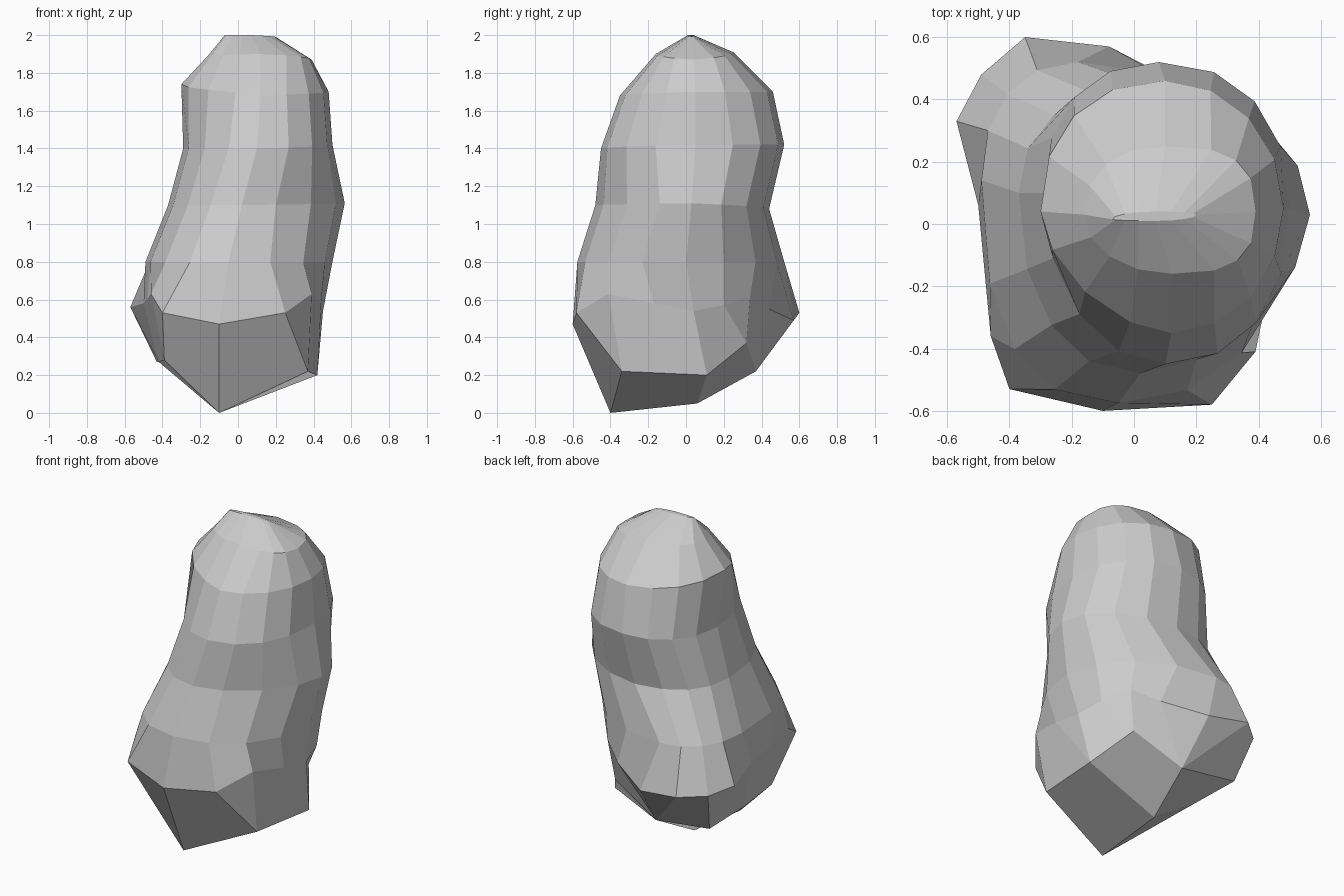
import bpy, bmesh, math

if "Cube" in bpy.data.objects:
    bpy.data.objects.remove(bpy.data.objects["Cube"])

# Upper rings: roundness exponent of each quarter (front-right, back-right,
# back-left, front-left), then the front, right, back, left extreme points
RINGS = [
    ((1, 1, 1, 1), (0.07, 0.01, 2.0), (0.2, 0.03, 1.99), (0.07, 0.04, 2.0), (-0.07, 0.015, 2.0)),
    ((.7, .7, .9, 1), (0.12, -0.16, 1.9), (0.39, 0.04, 1.87), (0.1, 0.25, 1.91), (-0.16, 0.03, 1.89)),
    ((1, 1, .9, 1.2), (0.12, -0.35, 1.68), (0.48, 0.05, 1.7), (0.1, 0.46, 1.7), (-0.3, 0.04, 1.74)),
    ((.9, .9, .9, 1), (0.1, -0.45, 1.4), (0.5, 0.05, 1.42), (0.08, 0.52, 1.42), (-0.29, 0.1, 1.4)),
    ((1.15, 1, .9, .9), (0.02, -0.48, 1.1), (0.565, 0.03, 1.11), (0.05, 0.44, 1.08), (-0.37, 0.1, 1.1)),
    ((.95, 1, .9, .8), (-0.05, -0.575, 0.8), (0.5, 0.0, 0.8), (-0.18, 0.52, 0.8), (-0.49, 0.14, 0.8)),
]
# Widest belt near the base, with the lobe at back left
BELT = [
    (-.1, -.6, .47), (.25, -.58, .53), (.39, -.41, .63), (.44, -.17, .58),
    (.45, .04, .54), (.41, .2, .57), (.31, .34, .62), (.17, .44, .55),
    (-.08, .57, .49), (-.35, .6, .53), (-.49, .48, .53), (-.57, .33, .56),
    (-.5, .06, .58), (-.48, -.15, .6), (-.46, -.36, .63), (-.4, -.53, .53),
]
# Coarse faceted underside
BASE = [
    (-.1, -.4, 0), (.37, -.34, .22), (.42, .11, .2), (.27, .32, .37),
    (-.05, .37, .22), (-.43, .38, .27), (-.42, .03, .27), (-.39, -.3, .28),
]
BASE_CENTRE = (-.1, .06, .05)


def ring_points(exps, *ext):
    """Sixteen points: a rounded quarter between each pair of extremes."""
    pts = []
    for q in range(4):
        a, b, e = ext[q], ext[(q + 1) % 4], exps[q]
        for k in range(4):
            t = k * math.pi / 8
            s, c = math.sin(t) ** e, math.cos(t) ** e
            if q % 2 == 0:   # front/back extreme towards a side extreme
                x, y = a[0] + (b[0] - a[0]) * s, b[1] + (a[1] - b[1]) * c
            else:            # side extreme towards a front/back extreme
                x, y = b[0] + (a[0] - b[0]) * c, a[1] + (b[1] - a[1]) * s
            pts.append((x, y, a[2] + (b[2] - a[2]) * k / 4))
    return pts


bm = bmesh.new()
loops = [[bm.verts.new(p) for p in ring_points(*r)] for r in RINGS]
loops.append([bm.verts.new(p) for p in BELT])

# Top cap and side walls
bm.faces.new(loops[0])
for up, low in zip(loops, loops[1:]):
    for i in range(16):
        j = (i + 1) % 16
        bm.faces.new((up[i], low[i], low[j], up[j]))

# Underside: belt to base
base = [bm.verts.new(p) for p in BASE]
centre = bm.verts.new(BASE_CENTRE)
belt = loops[-1]
for i in range(8):
    j = (i + 1) % 8
    u0, u1, u2 = belt[2 * i], belt[2 * i + 1], belt[(2 * i + 2) % 16]
    if i < 4:    # right half: facet spans the first belt segment
        bm.faces.new((u0, base[i], base[j], u1))
        bm.faces.new((u1, base[j], u2))
    else:        # left half: facet spans the second belt segment
        bm.faces.new((u0, base[i], u1))
        bm.faces.new((u1, base[i], base[j], u2))

# Four broad facets meeting under the middle
for i in range(0, 8, 2):
    bm.faces.new((base[i], centre, base[(i + 2) % 8], base[i + 1]))

bmesh.ops.recalc_face_normals(bm, faces=bm.faces)
mesh = bpy.data.meshes.new("lumpy_rock")
bm.to_mesh(mesh)
bm.free()
bpy.context.collection.objects.link(bpy.data.objects.new("lumpy_rock", mesh))
